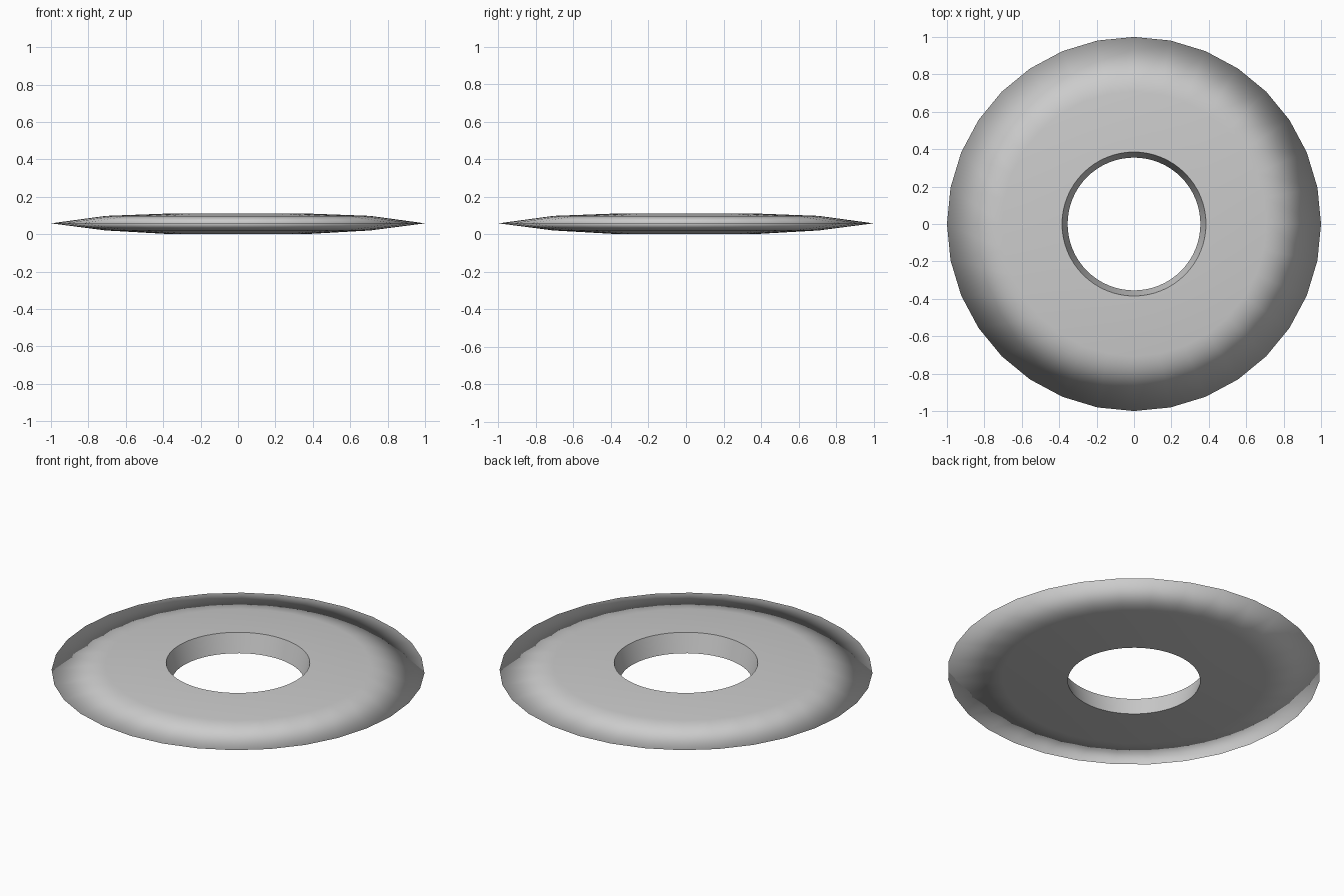
import bpy, bmesh
from math import cos, sin, tau

if "Cube" in bpy.data.objects:
    bpy.data.objects.remove(bpy.data.objects["Cube"])

bm = bmesh.new()

def ring(n, r, z):
    return [bm.verts.new((r * cos(tau * i / n), r * sin(tau * i / n), z)) for i in range(n)]

def bridge(a, b):
    # joins two rings; b may have a multiple of the sides of a
    n, k = len(a), len(b) // len(a)
    for i in range(n):
        inner = [b[(i * k + j) % len(b)] for j in range(k, -1, -1)]
        bm.faces.new([a[i], a[(i + 1) % n]] + inner)

# Lens-shaped body: 32-sided rim, smoother tapered hole
rim = ring(32, 1.0, 0.058)
top_mid = ring(32, 0.707, 0.098)
low_mid = ring(32, 0.707, 0.020)
hole_top = ring(64, 0.385, 0.110)
hole_low = ring(64, 0.355, 0.0)

bridge(rim, top_mid)
bridge(top_mid, hole_top)
bridge(hole_top, hole_low)
bridge(rim, low_mid)
bridge(low_mid, hole_low)
bmesh.ops.recalc_face_normals(bm, faces=bm.faces)

# Smooth across the thin rim, crisp around the hole
holes = (set(hole_top), set(hole_low))
for f in bm.faces:
    f.smooth = True
for e in bm.edges:
    if any(e.verts[0] in h and e.verts[1] in h for h in holes):
        e.smooth = False

mesh = bpy.data.meshes.new("throwing_ring")
bm.to_mesh(mesh)
bm.free()
bpy.context.collection.objects.link(bpy.data.objects.new("throwing_ring", mesh))
